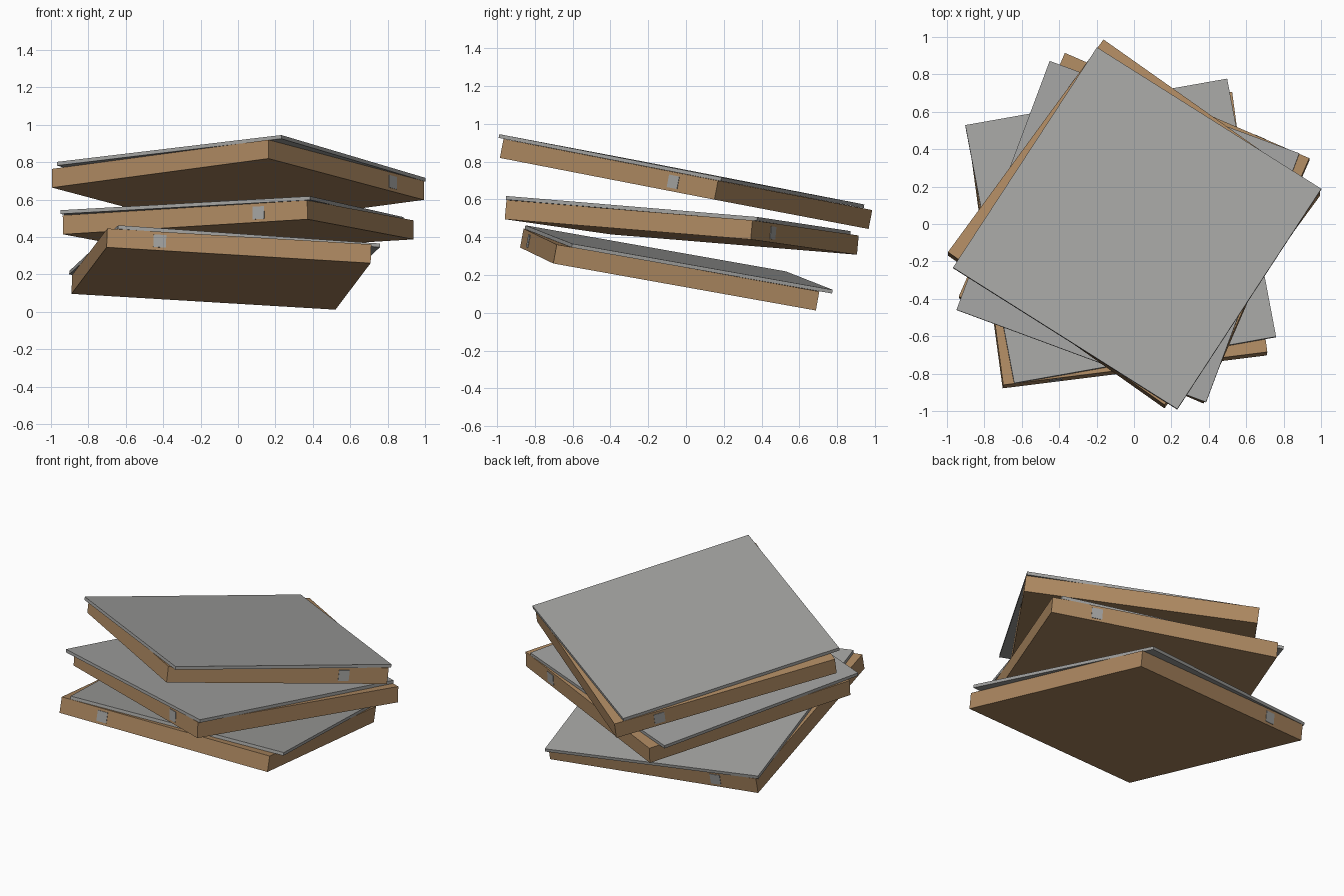
import bpy
from math import radians, cos, sin
from mathutils import Matrix, Vector

cube = bpy.data.objects.get("Cube")
if cube:
    bpy.data.objects.remove(cube, do_unlink=True)


def material(name, color):
    mat = bpy.data.materials.new(name)
    mat.use_nodes = True
    mat.diffuse_color = (*color, 1)
    mat.node_tree.nodes["Principled BSDF"].inputs["Base Color"].default_value = (*color, 1)
    return mat


TAN = material("tan_wood", (0.42, 0.25, 0.12))
GREY = material("grey_metal", (0.36, 0.36, 0.35))

SIDE, HEIGHT, LID = 1.425, 0.102, 0.02


def slab(name, frame, centre, size, mat, turn=0):
    """Box of the given size, placed in the local frame of its tray."""
    bpy.ops.mesh.primitive_cube_add(size=1)
    ob = bpy.context.object
    ob.name = name
    ob.data.name = name
    ob.data.transform(Matrix.Diagonal((*size, 1)))
    ob.data.materials.append(mat)
    ob.matrix_world = frame @ Matrix.Translation(centre) @ Matrix.Rotation(radians(turn), 4, 'Z')
    return ob


def tilted_frame(centre, yaw, slope):
    """Frame on a plane rising by slope along world x and y, turned by yaw."""
    sx, sy = slope
    c, s = cos(radians(yaw)), sin(radians(yaw))
    x = Vector((c, s, sx * c + sy * s)).normalized()
    z = Vector((-sx, -sy, 1)).normalized()
    y = z.cross(x)
    rot = Matrix((x, y, z)).transposed().to_4x4()
    return Matrix.Translation(centre) @ rot


def tray(level, centre, yaw, slope):
    # The frame origin lies in the middle of the tray's top face
    frame = tilted_frame(centre, yaw, slope)
    slab(level + "_tray", frame, (0, 0, -HEIGHT / 2), (SIDE, SIDE, HEIGHT), TAN)
    # Thin lid, slightly shifted and twisted
    slab(level + "_lid", frame, (0.02, 0.035, LID / 2 + 0.001), (SIDE, SIDE, LID), GREY, 3)
    # Small clasp plates on two opposite sides
    for side, sign in (("front", -1), ("back", 1)):
        slab(f"{level}_{side}_clasp", frame, (-0.3 * SIDE, sign * SIDE / 2, -HEIGHT / 2),
             (0.068, 0.006, 0.068), GREY)


tray("bottom", (-0.087, -0.077, 0.279), 7.1, (-0.037, -0.184))
tray("middle", (0, -0.018, 0.503), 156.7, (0.022, -0.092))
tray("top", (0, 0.01, 0.732), 233.8, (-0.002, -0.193))
